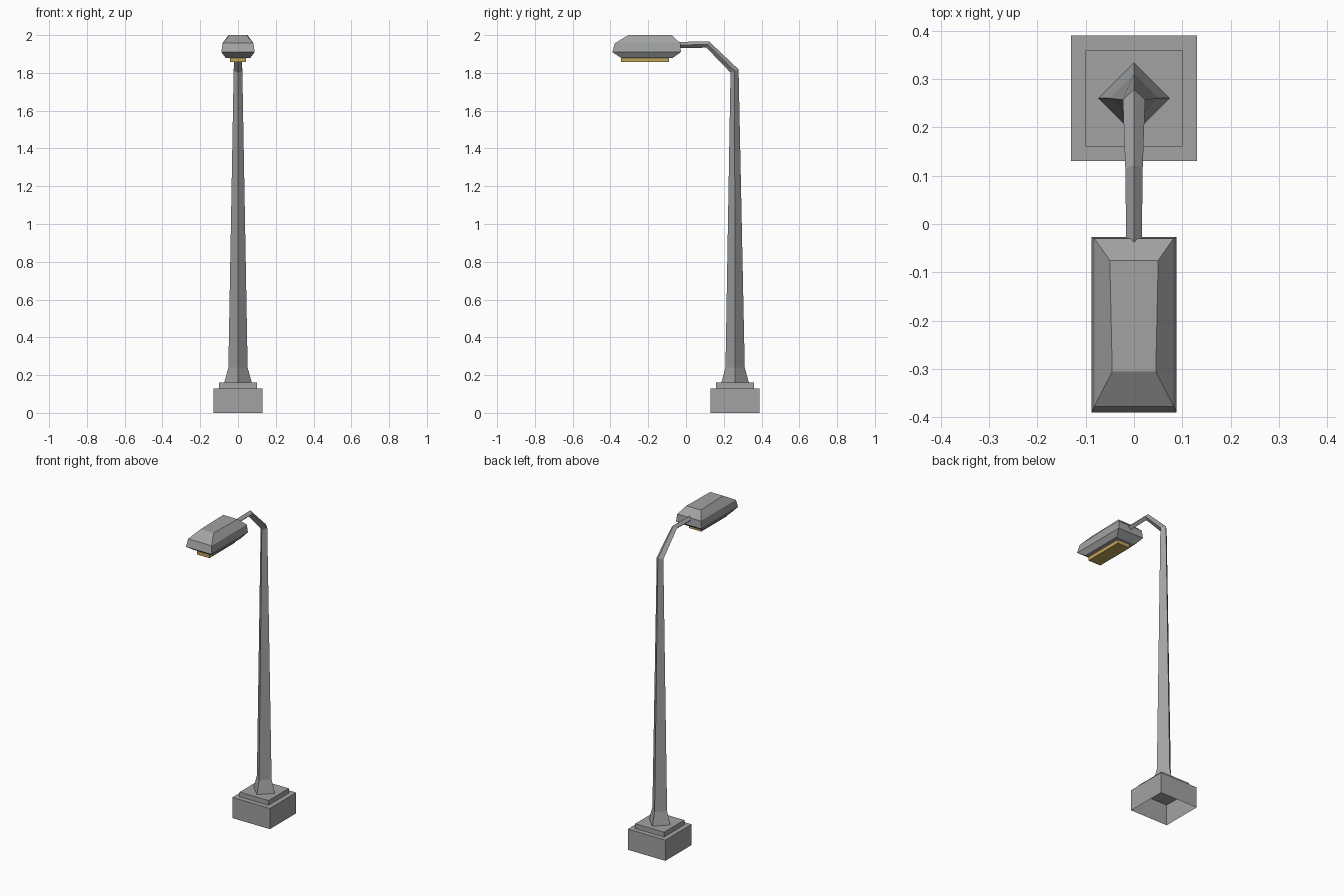
import bpy
import bmesh
from mathutils import Vector

cube = bpy.data.objects.get("Cube")
if cube:
    bpy.data.objects.remove(cube, do_unlink=True)


def make_material(name, rgb):
    mat = bpy.data.materials.new(name)
    mat.use_nodes = True
    color = (*rgb, 1.0)
    mat.diffuse_color = color
    mat.node_tree.nodes["Principled BSDF"].inputs["Base Color"].default_value = color
    return mat


grey = make_material("grey metal", (0.36, 0.365, 0.37))
yellow = make_material("warm yellow lens", (0.52, 0.36, 0.10))


def loft(name, rings, mat, cap_start=True, cap_end=True):
    """Skin four-sided rings into one flat-shaded part."""
    bm = bmesh.new()
    loops = [[bm.verts.new(p) for p in ring] for ring in rings]
    for a, b in zip(loops, loops[1:]):
        for i in range(4):
            j = (i + 1) % 4
            bm.faces.new((a[i], a[j], b[j], b[i]))
    if cap_start:
        bm.faces.new(loops[0][::-1])
    if cap_end:
        bm.faces.new(loops[-1])
    mesh = bpy.data.meshes.new(name)
    bm.to_mesh(mesh)
    bm.free()
    mesh.materials.append(mat)
    obj = bpy.data.objects.new(name, mesh)
    bpy.context.collection.objects.link(obj)
    return obj


def rect(z, y0, y1, front, back=None):
    """Level ring with its own half width at the front and the back."""
    back = front if back is None else back
    return [(-front, y0, z), (front, y0, z), (back, y1, z), (-back, y1, z)]


def diamond(y, z, radius, normal):
    """Diamond ring around the pole path, facing along normal (y, z)."""
    n = Vector((0, *normal)).normalized()
    side = Vector((1, 0, 0))
    out = n.cross(side)
    c = Vector((0, y, z))
    return [c + side * radius, c + out * radius, c - side * radius, c - out * radius]


# Footing: hollow block, open underneath, with a thin step on top
PY = 0.26
loft("footing_block", [rect(0, PY - 0.13, PY + 0.13, 0.13),
                       rect(0.13, PY - 0.13, PY + 0.13, 0.13)], grey, cap_start=False)
loft("footing_step", [rect(0.13, PY - 0.10, PY + 0.10, 0.10),
                      rect(0.16, PY - 0.10, PY + 0.10, 0.10)], grey, cap_start=False)

# Flared, tapering pole that bends forward into the arm
loft("pole_and_arm", [
    diamond(PY, 0.16, 0.073, (0, 1)),
    diamond(PY, 0.24, 0.051, (0, 1)),
    diamond(0.257, 1.81, 0.023, (-0.4, 1)),
    diamond(0.115, 1.95, 0.018, (-1, 0.4)),
    diamond(-0.04, 1.948, 0.016, (-1, 0)),
], grey, cap_start=False)

# Lamp housing: wide rim, sloping shoulders, tapered underside
loft("lamp_housing", [
    rect(1.88, -0.345, -0.07, 0.066),
    rect(1.91, -0.39, -0.027, 0.088),
    rect(1.957, -0.377, -0.03, 0.082),
    rect(2.0, -0.305, -0.075, 0.045, 0.05),
], grey)

# Glowing lens under the housing
loft("lamp_lens", [rect(1.857, -0.345, -0.09, 0.043),
                   rect(1.882, -0.345, -0.09, 0.043)], yellow)
